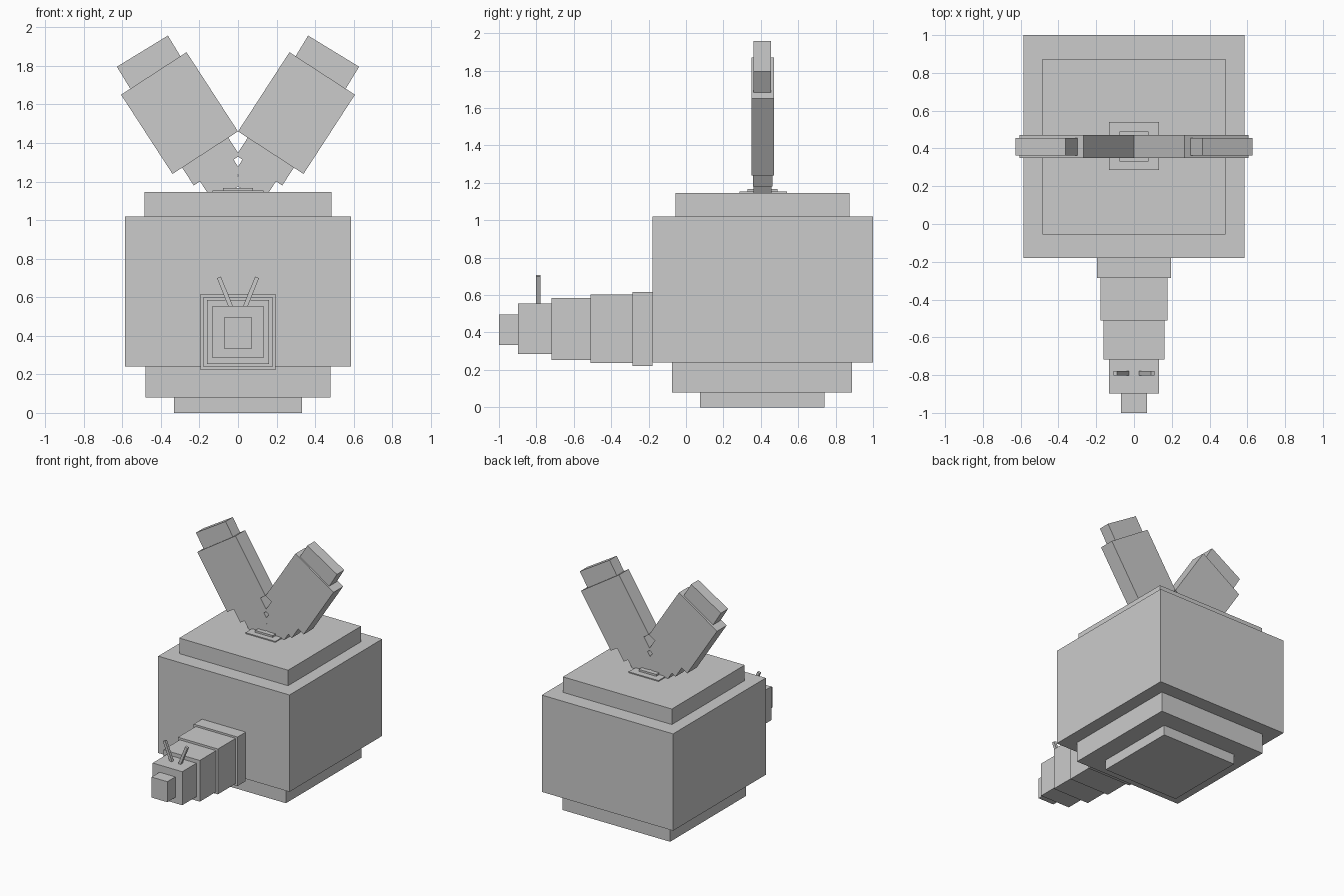
import bpy
from math import radians
from mathutils import Matrix, Vector

old = bpy.data.objects.get("Cube")
if old:
    bpy.data.objects.remove(old, do_unlink=True)

# One plain grey for every part
grey = bpy.data.materials.new("plain_grey")
grey.use_nodes = True
colour = (0.6, 0.6, 0.6, 1)
grey.diffuse_color = colour
grey.node_tree.nodes["Principled BSDF"].inputs["Base Color"].default_value = colour

MID_Y = 0.41


def box(name, centre, size, tilt=0):
    """Box of a given size, leaned sideways by tilt degrees."""
    bpy.ops.mesh.primitive_cube_add(size=1)
    ob = bpy.context.object
    ob.name = name
    turn = Matrix.Rotation(radians(tilt), 4, 'Y')
    ob.data.transform(Matrix.Translation(Vector(centre)) @ turn @ Matrix.Diagonal((*size, 1)))
    ob.data.materials.append(grey)
    return ob


def span(name, half_x, y0, y1, z0, z1):
    """Box centred on x, given by its limits."""
    return box(name, (0, (y0 + y1) / 2, (z0 + z1) / 2), (2 * half_x, y1 - y0, z1 - z0))


# Stacked body
span("base_foot", 0.333, 0.075, 0.74, 0, 0.08)
span("lower_body", 0.48, -0.075, 0.888, 0.08, 0.24)
span("main_body", 0.585, -0.18, 1.0, 0.24, 1.02)
span("upper_body", 0.485, -0.055, 0.873, 1.02, 1.145)
span("wing_mount", 0.133, 0.285, 0.54, 1.14, 1.153)
span("wing_mount_cap", 0.078, 0.33, 0.49, 1.15, 1.168)

# Head tapering forward in steps
span("neck_rear", 0.195, -0.285, -0.18, 0.222, 0.617)
span("neck_middle", 0.178, -0.51, -0.285, 0.237, 0.602)
span("neck_front", 0.162, -0.718, -0.51, 0.253, 0.585)
span("head", 0.132, -0.898, -0.718, 0.285, 0.555)
span("snout", 0.07, -1.0, -0.898, 0.332, 0.497)

# Wing sections: name, width, thickness, start and end along the wing
TILT = 33
wing_root = Vector((0.17, MID_Y, 1.35))
along = Matrix.Rotation(radians(TILT), 3, 'Y') @ Vector((0, 0, 1))
sections = [
    ("blade", 0.405, 0.122, 0, 0.49),
    ("step", 0.285, 0.106, -0.11, 0),
    ("stem", 0.207, 0.096, -0.19, -0.11),
    ("root", 0.15, 0.086, -0.24, -0.19),
]

for side, label in ((1, "left"), (-1, "right")):
    for part, width, thick, start, end in sections:
        c = wing_root + along * ((start + end) / 2)
        box(f"{label}_wing_{part}", (side * c.x, c.y, c.z), (width, thick, end - start), side * TILT)
    box(f"{label}_wing_tip", (side * 0.461, 0.408, 1.819), (0.31, 0.092, 0.135), side * 31.4)
    # Antenna leaning outward from the head
    box(f"{label}_antenna", (side * 0.068, -0.79, 0.627), (0.022, 0.022, 0.165), side * 22)
